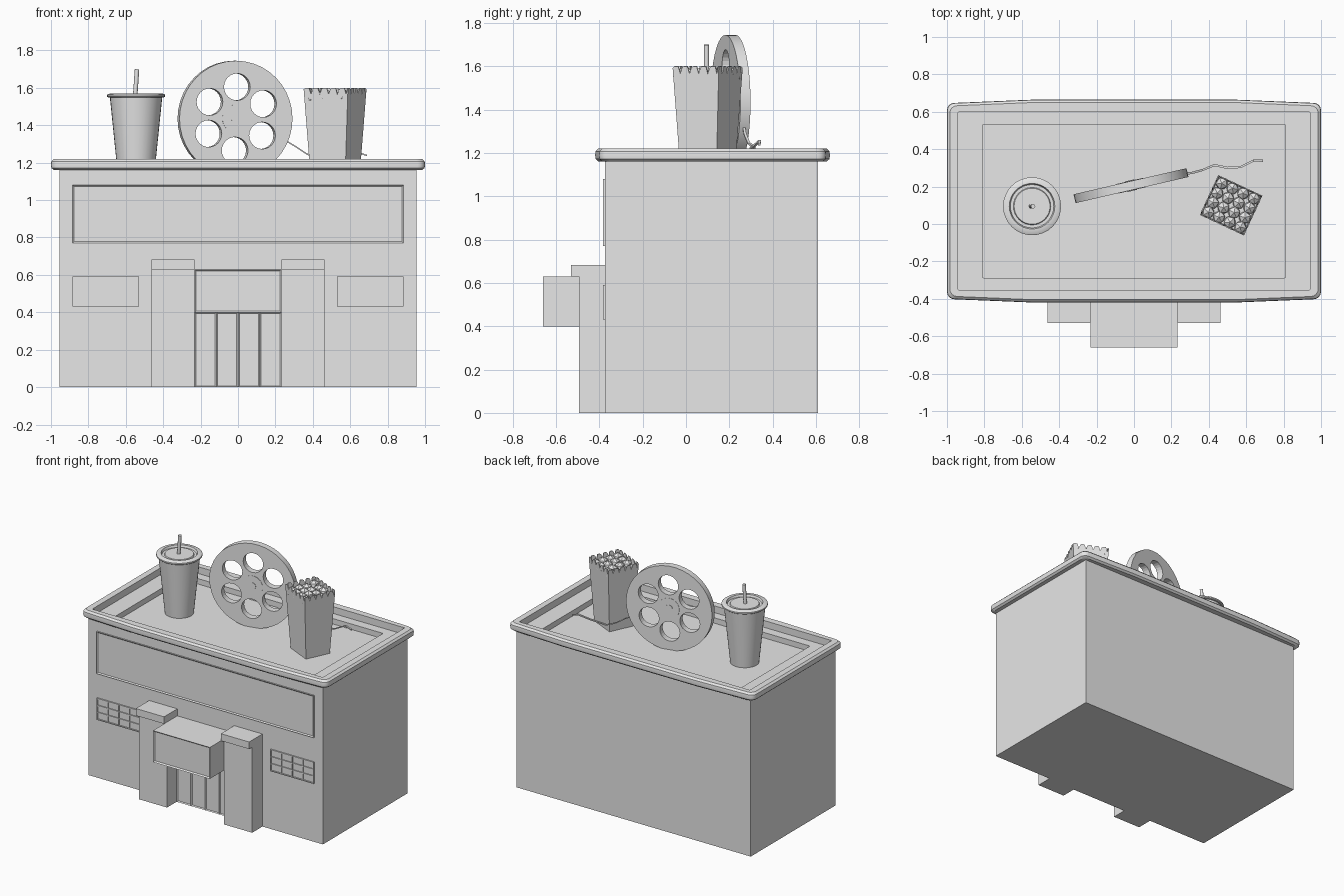
import bpy, bmesh, math, random
from mathutils import Matrix, Vector

if "Cube" in bpy.data.objects:
    bpy.data.objects.remove(bpy.data.objects["Cube"], do_unlink=True)
random.seed(4)

grey = bpy.data.materials.new("plain_grey")
grey.use_nodes = True
tone = (0.8, 0.8, 0.8, 1)
grey.diffuse_color = tone
grey.node_tree.nodes["Principled BSDF"].inputs["Base Color"].default_value = tone


def finish(name, bm, matrix=None, smooth=False):
    bmesh.ops.recalc_face_normals(bm, faces=bm.faces)
    mesh = bpy.data.meshes.new(name)
    bm.to_mesh(mesh)
    bm.free()
    ob = bpy.data.objects.new(name, mesh)
    bpy.context.collection.objects.link(ob)
    mesh.materials.append(grey)
    if matrix:
        ob.matrix_world = matrix
    if smooth:
        bpy.ops.object.select_all(action='DESELECT')
        ob.select_set(True)
        bpy.context.view_layer.objects.active = ob
        bpy.ops.object.shade_smooth_by_angle(angle=math.radians(35))
    return ob


def add_box(bm, x0, x1, y0, y1, z0, z1):
    size = Matrix.Diagonal((x1 - x0, y1 - y0, z1 - z0, 1))
    mid = Matrix.Translation(((x0 + x1) / 2, (y0 + y1) / 2, (z0 + z1) / 2))
    return bmesh.ops.create_cube(bm, size=1, matrix=mid @ size)["verts"]


def box(name, *bounds):
    bm = bmesh.new()
    add_box(bm, *bounds)
    return finish(name, bm)


def framed_box(name, bounds, border, depth):
    # Box whose front face is inset and pushed back
    bm = bmesh.new()
    add_box(bm, *bounds)
    front = min(bm.faces, key=lambda f: f.calc_center_median().y)
    bmesh.ops.inset_region(bm, faces=[front], thickness=border)
    bmesh.ops.translate(bm, verts=front.verts, vec=(0, depth, 0))
    return finish(name, bm)


def lathe(name, profile, steps, matrix):
    bm = bmesh.new()
    verts = [bm.verts.new((r, 0, z)) for r, z in profile]
    edges = [bm.edges.new(p) for p in zip(verts, verts[1:])]
    bmesh.ops.spin(bm, geom=verts + edges, axis=(0, 0, 1), cent=(0, 0, 0),
                   angle=math.tau, steps=steps)
    bmesh.ops.remove_doubles(bm, verts=bm.verts, dist=0.0001)
    return finish(name, bm, matrix, True)


# Building shell and roof deck
WALL = -0.375
DECK = 1.13
box("building", -0.955, 0.955, WALL, 0.61, 0, DECK)


# Roof rim: stacked loops with rounded corners and gently bowed long sides
def rim_loop(hx, hy, bow, z, r=0.04):
    pts = []
    for i, (sx, sy) in enumerate([(1, 1), (-1, 1), (-1, -1), (1, -1)]):
        for k in range(5):
            a = math.pi / 2 * (i + k / 4)
            pts.append((sx * (hx - r) + r * math.cos(a), sy * (hy - r) + r * math.sin(a), z))
        if sy * sx > 0:
            pts += [(sx * hx * t, sy * (hy + bow), z) for t in (0.55, 0, -0.55)]
    return [Vector(p) + Vector((0, 0.1225, 0)) for p in pts]


bm = bmesh.new()
levels = [(0.95, 0.48, 0, 1.16), (0.985, 0.51, 0.017, 1.16), (0.998, 0.523, 0.017, 1.172),
          (1, 0.525, 0.017, 1.19), (0.998, 0.523, 0.017, 1.207), (0.985, 0.51, 0.017, 1.22),
          (0.94, 0.477, 0, 1.22), (0.94, 0.477, 0, 1.17), (0.81, 0.41, 0, 1.17),
          (0.81, 0.41, 0, DECK - 0.005)]
rings = []
for hx, hy, bow, z in levels:
    r = 0.04 if bow else 0.006
    rings.append([bm.verts.new(p) for p in rim_loop(hx, hy, bow, z, r)])
for a, b in zip(rings, rings[1:]):
    for i in range(len(a)):
        j = (i + 1) % len(a)
        bm.faces.new((a[i], a[j], b[j], b[i]))
finish("roof_rim", bm, smooth=True)
box("wall_top", -0.95, 0.95, WALL + 0.005, 0.605, 1.12, DECK)
bm = bmesh.new()
for s in (-1, 1):
    add_box(bm, *sorted((s * 0.83, s * 0.955)), WALL, 0.61, DECK, 1.165)
add_box(bm, -0.83, 0.83, WALL, -0.3, DECK, 1.165)
add_box(bm, -0.83, 0.83, 0.545, 0.61, DECK, 1.165)
finish("parapet_base", bm)

# Facade sign board
framed_box("sign_board", (-0.885, 0.885, WALL - 0.009, WALL + 0.02, 0.77, 1.08), 0.012, 0.007)

# Windows: pane with a grid of bars
for side, s in (("left", 1), ("right", -1)):
    x0, x1 = sorted((s * 0.53, s * 0.885))
    z0, z1, t = 0.43, 0.59, 0.007
    bm = bmesh.new()
    add_box(bm, x0, x1, WALL - 0.002, WALL + 0.01, z0, z1)
    for i in range(5):
        x = x0 + (x1 - x0 - t) * i / 4
        add_box(bm, x, x + t, WALL - 0.009, WALL, z0, z1)
    for i in range(4):
        z = z0 + (z1 - z0 - t) * i / 3
        add_box(bm, x0, x1, WALL - 0.009, WALL, z, z + t)
    finish(side + "_window", bm)

    # Entrance pillar with overhanging cap
    p0, p1 = sorted((s * 0.232, s * 0.462))
    box(side + "_pillar", p0, p1, -0.495, WALL, 0, 0.63)
    box(side + "_pillar_cap", p0, p1, -0.53, WALL, 0.63, 0.682)

# Four door leaves and marquee
for i in range(4):
    x = -0.232 + 0.116 * i
    framed_box("door_%d" % (i + 1), (x, x + 0.116, WALL - 0.009, WALL + 0.01, 0, 0.4), 0.01, 0.007)
framed_box("marquee", (-0.232, 0.232, -0.66, WALL, 0.398, 0.63), 0.012, 0.01)

# Drink cup, lid and straw
at_cup = Matrix.Translation((-0.545, 0.095, 0))
lathe("drink_cup", [(0, DECK), (0.097, DECK), (0.14, 1.55), (0, 1.55)], 32, at_cup)
lathe("cup_lid", [(0, 1.548), (0.148, 1.548), (0.155, 1.553), (0.155, 1.563), (0.148, 1.568),
                  (0.122, 1.57), (0.116, 1.555), (0.1, 1.555), (0.096, 1.563), (0, 1.563)],
      32, at_cup)
lathe("straw", [(0, 0), (0.012, 0), (0.012, 0.145), (0, 0.145)], 12,
      Matrix.Translation((-0.55, 0.095, 1.555)) @ Matrix.Rotation(0.07, 4, 'Y'))

# Film reel: disc pierced by six holes
at_reel = (Matrix.Translation((-0.016, 0.205, 1.435)) @ Matrix.Rotation(math.radians(13), 4, 'Z')
           @ Matrix.Rotation(math.pi / 2, 4, 'X'))
reel = lathe("film_reel", [(0, -0.024), (0.31, -0.024), (0.31, 0.024), (0, 0.024)], 40, at_reel)
bm = bmesh.new()
for i in range(6):
    a = math.radians(88 + 60 * i)
    bmesh.ops.create_cone(bm, cap_ends=True, segments=24, radius1=0.072, radius2=0.072, depth=0.2,
                          matrix=Matrix.Translation((0.17 * math.cos(a), 0.17 * math.sin(a), 0)))
cutter = finish("reel_hole_cutter", bm, at_reel)
cutter.hide_render = True
cutter.hide_set(True)
cut = reel.modifiers.new("holes", 'BOOLEAN')
cut.object = cutter
cut.solver = 'EXACT'
lathe("reel_hub", [(0, -0.029), (0.026, -0.029), (0.026, -0.026), (0.075, -0.026),
                   (0.075, 0.026), (0.026, 0.026), (0.026, 0.029), (0, 0.029)], 24, at_reel)

# Loose film tail
path = [(0.26, 0.268, 1.315), (0.31, 0.273, 1.285), (0.37, 0.29, 1.245), (0.43, 0.315, 1.225),
        (0.5, 0.3, 1.22), (0.57, 0.305, 1.225), (0.64, 0.34, 1.255), (0.69, 0.338, 1.238)]
bm = bmesh.new()
rows = [[bm.verts.new(Vector(p) + Vector(o)) for o in
         ((0, -0.006, -0.004), (0, 0.006, -0.004), (0, 0.006, 0.004), (0, -0.006, 0.004))]
        for p in path]
for a, b in zip(rows, rows[1:]):
    for i in range(4):
        bm.faces.new((a[i], a[i - 1], b[i - 1], b[i]))
bm.faces.new(rows[0])
bm.faces.new(rows[-1])
finish("film_tail", bm)

# Popcorn bucket: tapered square with notched top edge
at_bucket = Matrix.Translation((0.519, 0.1, 0)) @ Matrix.Rotation(math.radians(-25), 4, 'Z')
HX, HY, TOP, TAPER, TEETH = 0.131, 0.118, 1.6, 0.78, 5
corners = [(-1, -1), (1, -1), (1, 1), (-1, 1)]


def bucket_point(u, v, z):
    k = TAPER + (1 - TAPER) * (z - DECK) / (TOP - DECK)
    return (u * HX * k, v * HY * k, z)


bm = bmesh.new()
low, high = [], []
for i, (u0, v0) in enumerate(corners):
    u1, v1 = corners[(i + 1) % 4]
    for t in range(TEETH):
        for f, drop in ((0, 0.008), (0.2, 0), (0.6, 0), (0.8, 0.035)):
            k = (t + f) / TEETH
            u, v = u0 + (u1 - u0) * k, v0 + (v1 - v0) * k
            low.append(bm.verts.new(bucket_point(u, v, DECK)))
            high.append(bm.verts.new(bucket_point(u, v, TOP - drop)))
for i in range(len(low)):
    j = (i + 1) % len(low)
    bm.faces.new((low[i], low[j], high[j], high[i]))
bm.faces.new(low)
bucket = finish("popcorn_bucket", bm, at_bucket)
wall = bucket.modifiers.new("wall", 'SOLIDIFY')
wall.thickness = 0.006

# Popcorn heap
bm = bmesh.new()
for i in range(4):
    for j in range(4):
        u, v = (i - 1.5) * 0.49, (j - 1.5) * 0.49
        x, y, _ = bucket_point(u, v, 1.56)
        spot = Matrix.Translation((x, y, 1.55 + random.uniform(-0.005, 0.01)))
        turn = Matrix.Rotation(random.uniform(0, 3), 4, 'Z')
        bmesh.ops.create_icosphere(bm, subdivisions=1, radius=0.036, matrix=spot @ turn)
filling = [bm.verts.new(bucket_point(u * 0.96, v * 0.96, 1.54)) for u, v in corners]
bm.faces.new(filling)
finish("popcorn", bm, at_bucket)
